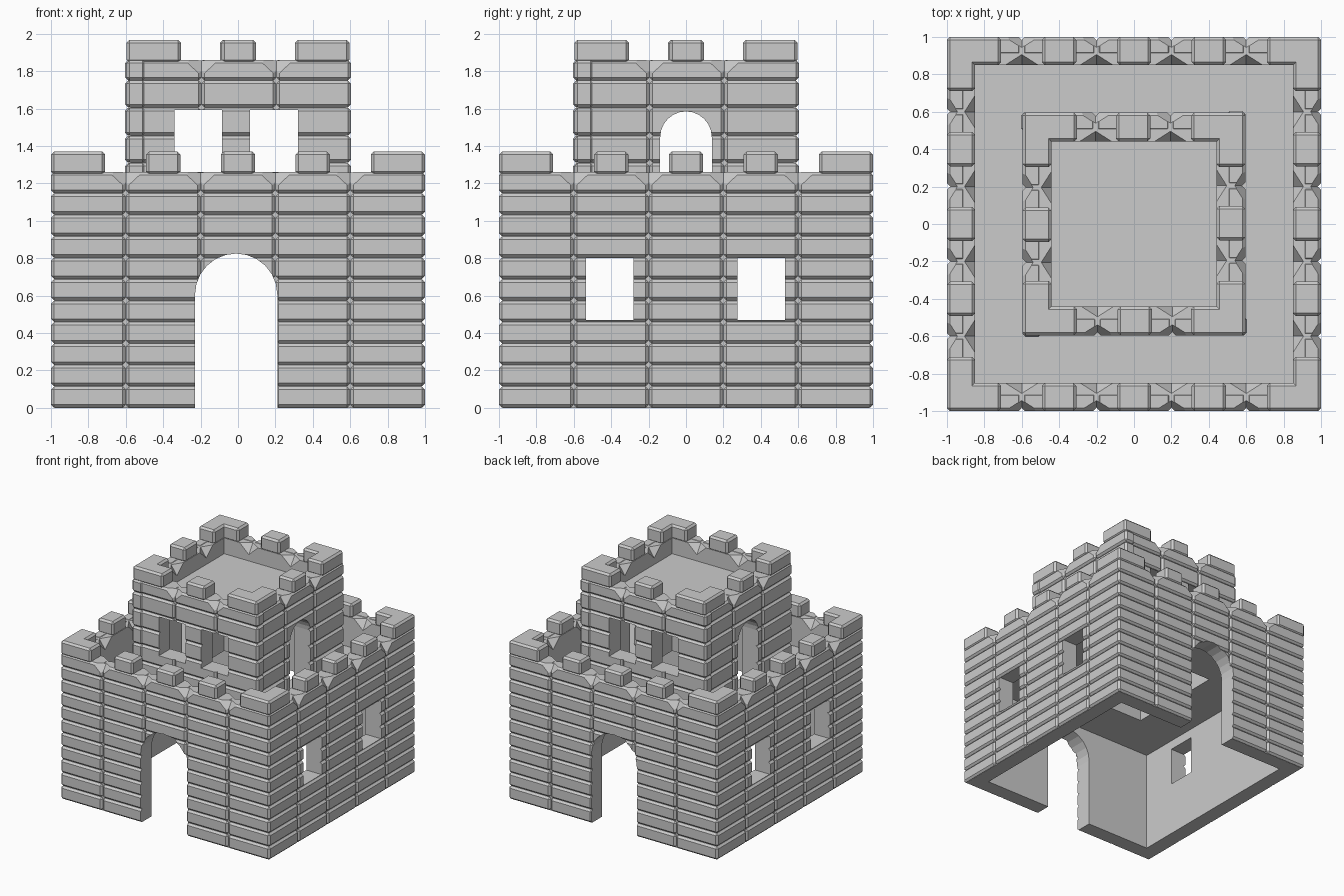
import bpy, bmesh
from math import pi, cos, sin
from mathutils import Matrix, Vector

if "Cube" in bpy.data.objects:
    bpy.data.objects.remove(bpy.data.objects["Cube"])


def make_object(name, bm):
    bmesh.ops.recalc_face_normals(bm, faces=bm.faces[:])
    me = bpy.data.meshes.new(name)
    bm.to_mesh(me)
    bm.free()
    ob = bpy.data.objects.new(name, me)
    bpy.context.collection.objects.link(ob)
    return ob


def add_box(bm, lo, hi, k=0):
    """Box between two corners, turned k quarter turns about z."""
    lo, hi = Vector(lo), Vector(hi)
    m = (Matrix.Rotation(k * pi / 2, 4, 'Z') @ Matrix.Translation((lo + hi) / 2)
         @ Matrix.Diagonal((*(hi - lo), 1)))
    bmesh.ops.create_cube(bm, size=1, matrix=m)


def bevelled(name, bm, width):
    bmesh.ops.bevel(bm, geom=bm.edges[:], offset=width, segments=1,
                    affect='EDGES', profile=0.5)
    return make_object(name, bm)


def square_ring(name, inner, outer, z0, z1):
    bm = bmesh.new()
    loops = []
    for r, z in ((outer, z0), (outer, z1), (inner, z1), (inner, z0)):
        loops.append([bm.verts.new((x * r, y * r, z))
                      for x, y in ((-1, -1), (1, -1), (1, 1), (-1, 1))])
    for a, b in zip(loops, loops[1:] + loops[:1]):
        for i in range(4):
            j = (i + 1) % 4
            bm.faces.new((a[i], a[j], b[j], b[i]))
    return make_object(name, bm)


def prism(bm, pts, d0, d1, side):
    """Outline of (across, z) points pushed through a wall; side = x-facing wall."""
    rows = [[bm.verts.new((d, u, z) if side else (u, d, z)) for u, z in pts]
            for d in (d0, d1)]
    n = len(pts)
    bm.faces.new(rows[0])
    bm.faces.new(rows[1])
    for i in range(n):
        j = (i + 1) % n
        bm.faces.new((rows[0][i], rows[0][j], rows[1][j], rows[1][i]))


def arch(c, r, z0, top):
    curve = [(c + r * cos(i * pi / 12), top - r + r * sin(i * pi / 12)) for i in range(13)]
    return [(c + r, z0)] + curve + [(c - r, z0)]


def rect(u0, u1, z0, z1):
    return [(u0, z0), (u1, z0), (u1, z1), (u0, z1)]


def cut(objects, cutter):
    for ob in objects:
        mod = ob.modifiers.new("openings", 'BOOLEAN')
        mod.object, mod.operation, mod.solver = cutter, 'DIFFERENCE', 'EXACT'
    dg = bpy.context.evaluated_depsgraph_get()
    dg.update()
    meshes = [bpy.data.meshes.new_from_object(ob.evaluated_get(dg)) for ob in objects]
    for ob, me in zip(objects, meshes):
        ob.modifiers.clear()
        ob.data = me
    bpy.data.objects.remove(cutter)


def storey(name, half, inner, courses, z_core, front, side):
    """Hollow square storey: core, brick facing, openings, battlements."""
    top = courses[-1]
    n = round(half / 0.2)                       # bricks per side
    joints = [-half + 0.4 * i for i in range(1, n)]
    core = square_ring(name + "_wall_core", inner, half - 0.02, z_core, top - 0.004)

    # brick facing, two opposite walls per object
    facings = []
    for label, turns in (("front_back", (0, 2)), ("sides", (1, 3))):
        bm = bmesh.new()
        for k in turns:
            for z0, z1 in zip(courses, courses[1:]):
                for i in range(n):
                    x = -half + 0.4 * i
                    add_box(bm, (x + .001, -half, z0 + .001),
                            (x + .399, -half + 0.1, z1 - .001), k)
        facings.append(bevelled(name + "_bricks_" + label, bm, 0.016))

    # door and window openings plus V notches between the battlements
    bm = bmesh.new()
    for outlines, is_side in ((front, False), (side, True)):
        for pts in outlines:
            for s in (-1, 1):
                prism(bm, pts, s * (half + 0.1), s * (inner - 0.05), is_side)
    for k in range(4):
        rot = Matrix.Rotation(k * pi / 2, 4, 'Z')
        for j in joints:
            for d, apex in ((half + 0.01, half - 0.06), (inner - 0.01, inner + 0.06)):
                t = [bm.verts.new(rot @ Vector(p)) for p in (
                    (j - 0.11, -d, top + .002), (j + 0.11, -d, top + .002),
                    (j, -d, top - 0.1), (j, -apex, top + .002))]
                for f in ((0, 1, 2), (0, 1, 3), (1, 2, 3), (0, 2, 3)):
                    bm.faces.new([t[i] for i in f])
    cutter = make_object(name + "_cutter", bm)
    cutter.hide_render = True
    cut([core] + facings, cutter)

    # battlements: L-shaped corners and single blocks above each middle brick
    bm = bmesh.new()
    z0, z1 = top - 0.015, top + 0.108
    for k in range(4):
        add_box(bm, (-half, -half, z0), (-half + 0.29, -inner, z1), k)
        add_box(bm, (half - 0.29, -half, z0), (half, -inner, z1), k)
        for a, b in zip(joints, joints[1:]):
            c = (a + b) / 2
            add_box(bm, (c - 0.092, -half, z0), (c + 0.092, -inner, z1), k)
    bevelled(name + "_battlements", bm, 0.016)


# lower storey: arched doors front and back, two windows on each side
storey("castle", 1.0, 0.85, [0.1147 * i for i in range(12)], 0.0,
       [arch(-0.01, 0.22, -0.1, 0.825)],
       [rect(-0.535, -0.28, 0.47, 0.80), rect(0.275, 0.53, 0.47, 0.80)])

# upper tower: two windows front and back, arched doors on the sides
storey("tower", 0.595, 0.44, [1.0, 1.165, 1.31, 1.455, 1.605, 1.75, 1.86], 0.881,
       [rect(-0.34, -0.085, 1.26, 1.593), rect(0.065, 0.32, 1.26, 1.593)],
       [arch(0.0, 0.138, 1.0, 1.585)])

# terrace floor with the stair opening under the tower
square_ring("terrace_floor", 0.44, 0.86, 0.88, 1.0)

# tower roof
bm = bmesh.new()
add_box(bm, (-0.45, -0.45, 1.62), (0.45, 0.45, 1.72))
make_object("tower_roof", bm)
